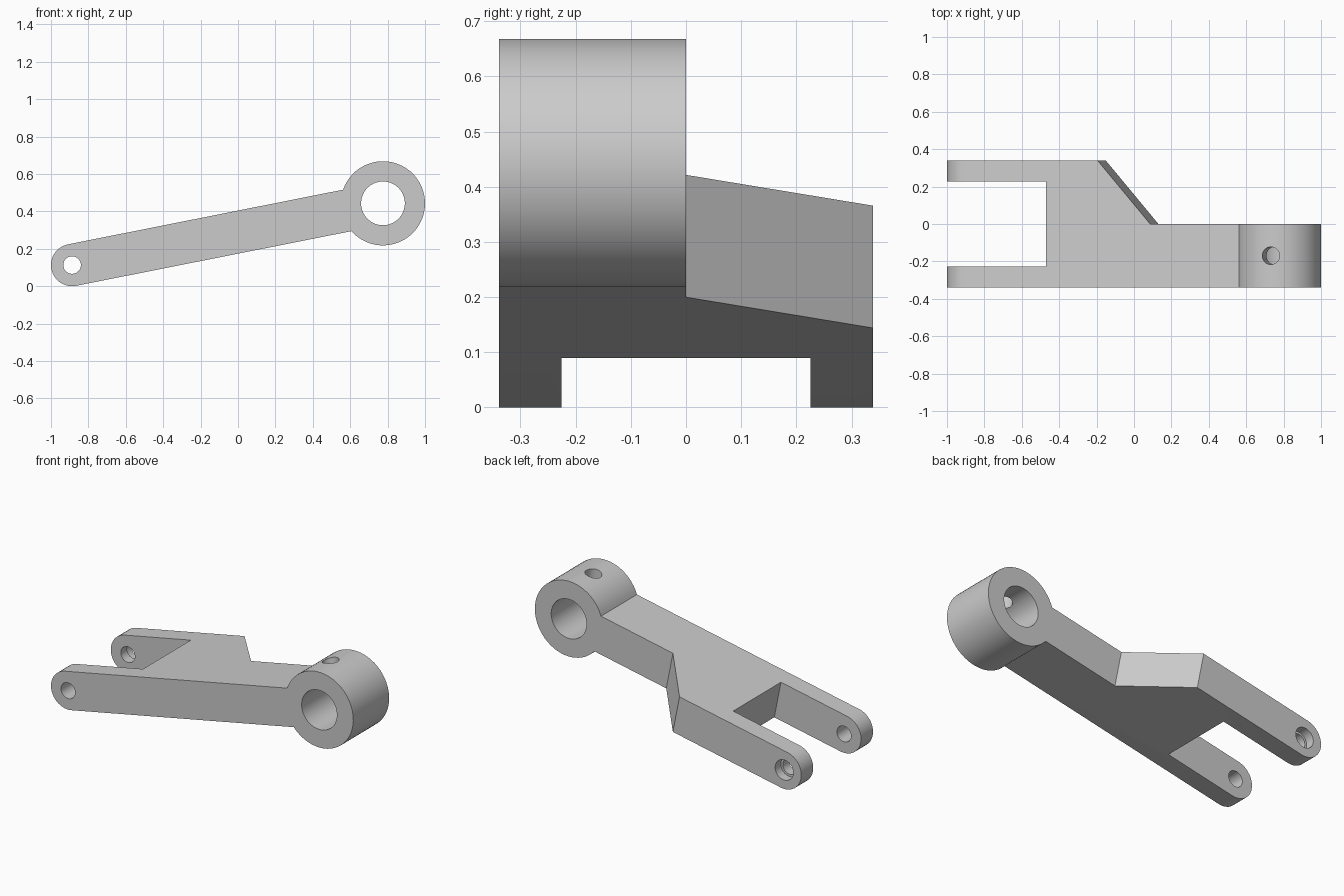
import bpy
import bmesh
from math import sin, cos, asin, atan2, pi, hypot
from mathutils import Matrix, Vector

if "Cube" in bpy.data.objects:
    bpy.data.objects.remove(bpy.data.objects["Cube"], do_unlink=True)

# Key dimensions: the arm is built flat along x, then tilted into place
PIN = Vector((-0.887, 0, 0.113))
BOSS = Vector((0.775, 0, 0.443))
LENGTH = hypot(BOSS.x - PIN.x, BOSS.z - PIN.z)
TILT = atan2(BOSS.z - PIN.z, BOSS.x - PIN.x)
ROD_R, BOSS_R, BORE_R, HOLE_R = 0.113, 0.225, 0.117, 0.047
HALF = 0.339

grey = bpy.data.materials.new("plain grey")
grey.use_nodes = True
colour = (0.6, 0.6, 0.6, 1)
grey.diffuse_color = colour
grey.node_tree.nodes["Principled BSDF"].inputs["Base Color"].default_value = colour


def arc(cx, radius, start, end, steps):
    """Points of an arc centred on the arm axis."""
    angles = [start + (end - start) * i / steps for i in range(steps + 1)]
    return [(cx + radius * cos(a), radius * sin(a)) for a in angles]


def prism(name, outline, low, high, place):
    """Extrude an outline; place turns (a, b, depth) into a position."""
    bm = bmesh.new()
    ends = [[bm.verts.new(place(a, b, d)) for a, b in outline] for d in (low, high)]
    for ring in ends:
        bm.faces.new(ring)
    count = len(outline)
    for i in range(count):
        j = (i + 1) % count
        bm.faces.new((ends[0][i], ends[0][j], ends[1][j], ends[1][i]))
    bmesh.ops.recalc_face_normals(bm, faces=bm.faces)
    mesh = bpy.data.meshes.new(name)
    bm.to_mesh(mesh)
    bm.free()
    mesh.materials.append(grey)
    obj = bpy.data.objects.new(name, mesh)
    bpy.context.collection.objects.link(obj)
    return obj


def side(a, b, d):
    return (a, d, b)


def plan(a, b, d):
    return (a, b, d)


def circle(cx, radius, steps):
    return arc(cx, radius, 0, 2 * pi, steps)[:-1]


# Side profile: rounded pin end, straight rod, round boss
join = pi - asin(ROD_R / BOSS_R)
profile = arc(0, ROD_R, pi / 2, 3 * pi / 2, 24) + arc(LENGTH, BOSS_R, -join, join, 48)
arm = prism("lever_arm", profile, -HALF, HALF, side)

# Fork slot, and the slanted relief behind the boss
slot = [(-0.3, -0.226), (0.4475, -0.226), (0.4475, 0.226), (-0.3, 0.226)]
relief = [(1.015, 0), (2.2, 0), (2.2, 0.4), (0.677, 0.4)]
cutters = [
    prism("fork_slot_cutter", slot, -0.4, 0.4, plan),
    prism("relief_cutter", relief, -0.4, 0.4, plan),
    # Boss bore, pin hole, pin counterbore and set screw hole
    prism("bore_cutter", circle(LENGTH, BORE_R, 48), -0.5, 0.5, side),
    prism("pin_hole_cutter", circle(0, HOLE_R, 32), -0.5, 0.5, side),
    prism("counterbore_cutter", circle(0, 0.06, 32), 0.285, 0.5, side),
    prism("screw_hole_cutter", circle(0, HOLE_R, 32), 0, 0.4,
          lambda a, b, d: (LENGTH + a, b - HALF / 2, d)),
]

bpy.context.view_layer.objects.active = arm
for cutter in cutters:
    cutter.hide_render = True
    cut = arm.modifiers.new(cutter.name, "BOOLEAN")
    cut.operation = "DIFFERENCE"
    cut.solver = "EXACT"
    cut.object = cutter
    bpy.ops.object.modifier_apply(modifier=cut.name)
    bpy.data.objects.remove(cutter, do_unlink=True)

# Tilt the finished arm about its pin
arm.data.transform(Matrix.Translation(PIN) @ Matrix.Rotation(-TILT, 4, "Y"))
bpy.ops.object.select_all(action="DESELECT")
arm.select_set(True)
bpy.ops.object.shade_smooth_by_angle(angle=pi / 6)
